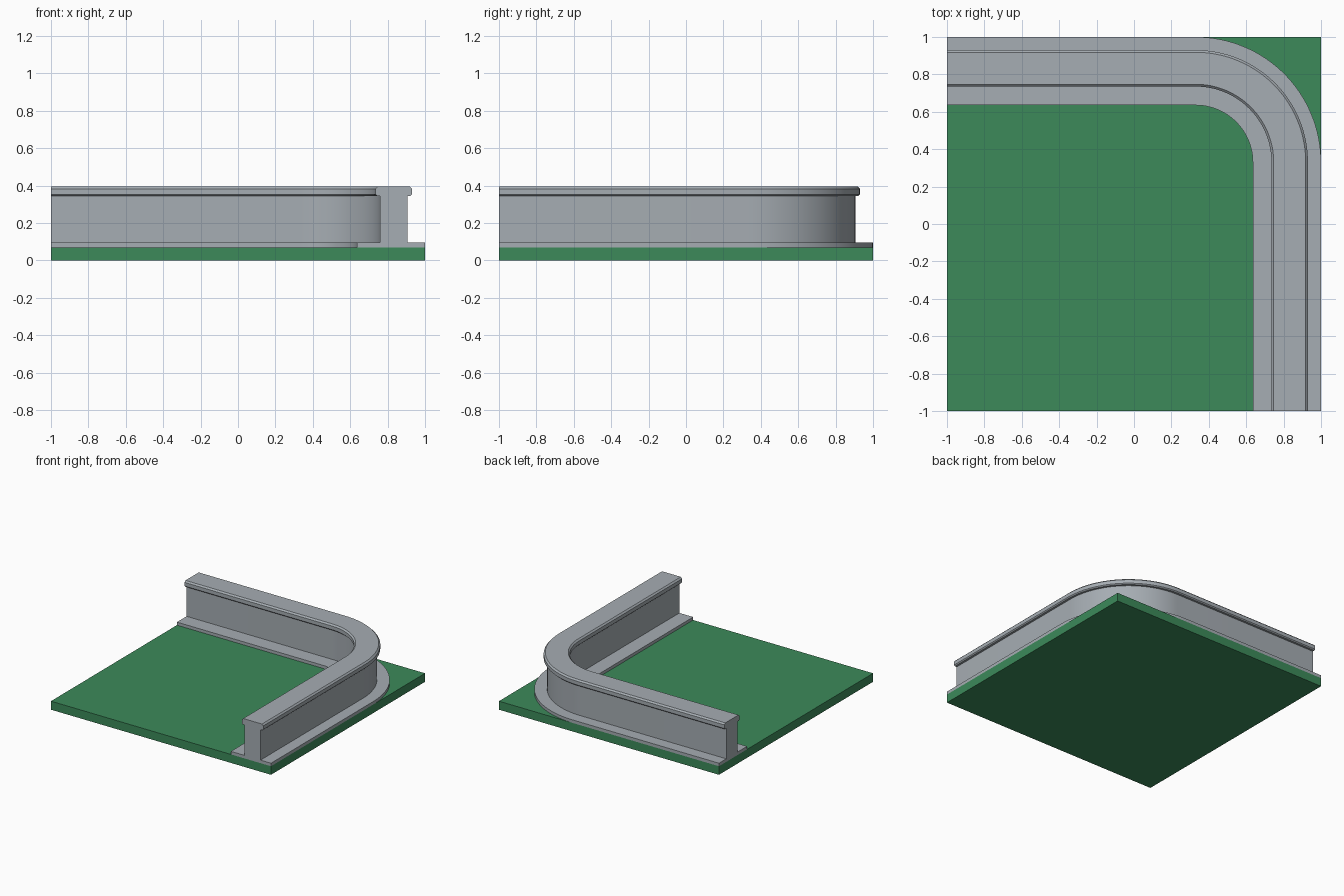
import bpy, bmesh, math

cube = bpy.data.objects.get("Cube")
if cube:
    bpy.data.objects.remove(cube, do_unlink=True)


def material(name, rgb):
    m = bpy.data.materials.new(name)
    m.use_nodes = True
    m.diffuse_color = (*rgb, 1)
    m.node_tree.nodes["Principled BSDF"].inputs["Base Color"].default_value = (*rgb, 1)
    return m


def finish(bm, name, mat):
    bmesh.ops.recalc_face_normals(bm, faces=bm.faces)
    mesh = bpy.data.meshes.new(name)
    bm.to_mesh(mesh)
    bm.free()
    mesh.materials.append(mat)
    obj = bpy.data.objects.new(name, mesh)
    bpy.context.collection.objects.link(obj)
    return obj


grass = material("grass green", (0.045, 0.255, 0.102))
concrete = material("concrete grey", (0.381, 0.418, 0.451))

# Ground slab
SLAB = 0.07
bm = bmesh.new()
bmesh.ops.create_cube(bm, size=1)
for v in bm.verts:
    v.co = (v.co.x * 2, v.co.y * 2, (v.co.z + 0.5) * SLAB)
finish(bm, "ground_slab", grass)

# Wall cross-section: footing, stem and coping with eased edges
BEND, STEPS = 0.33, 32
profile = [(0.635, SLAB), (1.0, SLAB), (1.0, 0.095), (0.905, 0.095),
           (0.905, 0.345), (0.922, 0.345), (0.93, 0.353), (0.93, 0.383),
           (0.918, 0.395), (0.747, 0.395), (0.735, 0.383), (0.735, 0.353),
           (0.743, 0.345), (0.76, 0.345), (0.76, 0.095), (0.635, 0.095)]

# Path stations: centre of turn plus direction across the wall
angles = [math.pi / 2 * i / STEPS for i in range(STEPS + 1)]
stations = [(BEND, -1, 0)]
stations += [(BEND, BEND, a) for a in angles]
stations += [(-1, BEND, math.pi / 2)]

# Sweep the section round the corner
bm = bmesh.new()
rings = []
for cx, cy, a in stations:
    rings.append([bm.verts.new((cx + (x - BEND) * math.cos(a),
                                cy + (x - BEND) * math.sin(a), z))
                  for x, z in profile])
n = len(profile)
for r, s in zip(rings, rings[1:]):
    for i in range(n):
        j = (i + 1) % n
        bm.faces.new((r[i], r[j], s[j], s[i]))
bm.faces.new(rings[0])
bm.faces.new(rings[-1])
wall = finish(bm, "corner_wall", concrete)

bpy.ops.object.select_all(action='DESELECT')
wall.select_set(True)
bpy.context.view_layer.objects.active = wall
bpy.ops.object.shade_smooth_by_angle(angle=math.radians(30))
